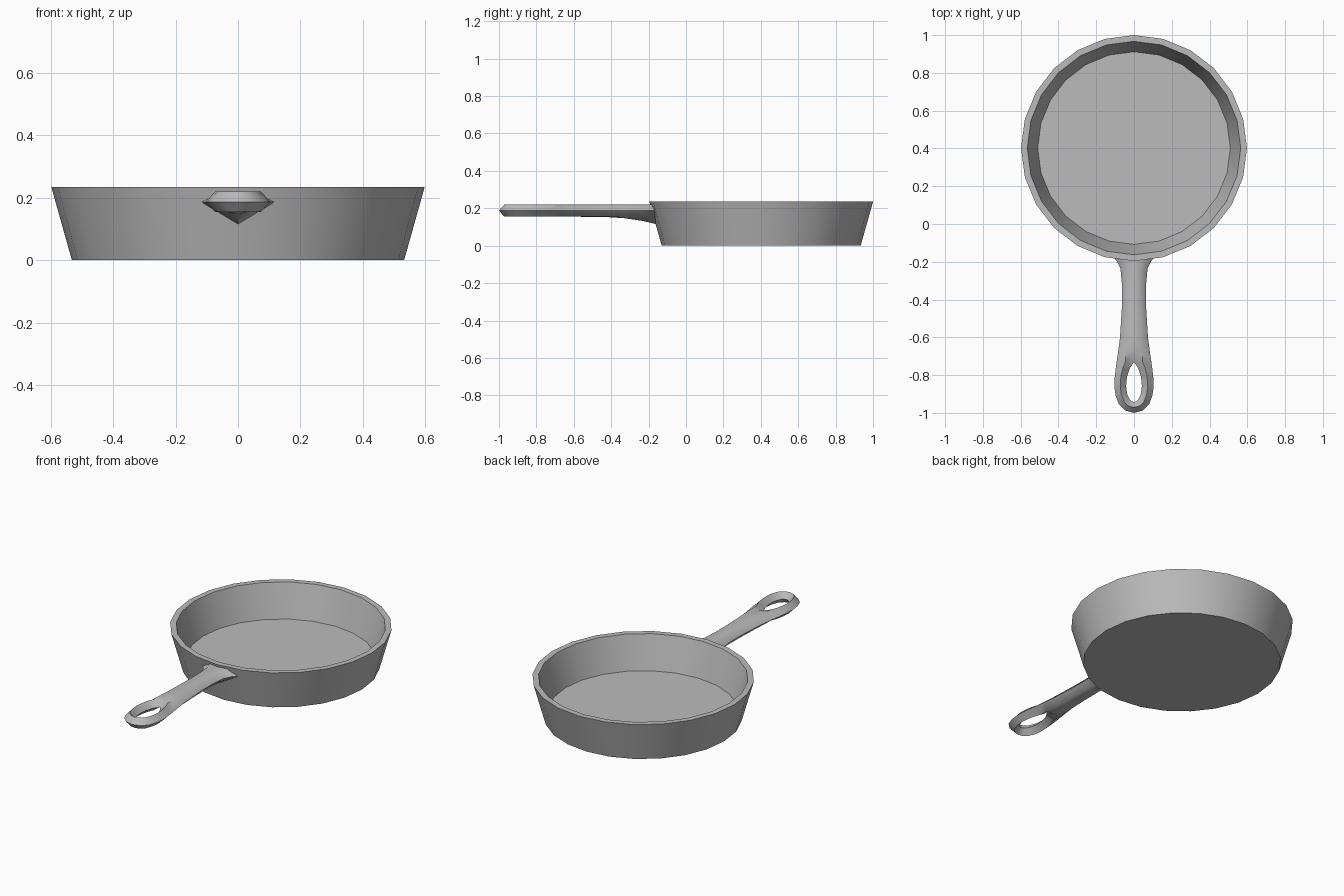
import bpy, bmesh, math

cube = bpy.data.objects.get("Cube")
if cube:
    bpy.data.objects.remove(cube)

# Bare metal
metal = bpy.data.materials.new("grey_iron")
metal.use_nodes = True
colour = (0.5, 0.5, 0.5, 1)
metal.diffuse_color = colour
metal.node_tree.nodes["Principled BSDF"].inputs["Base Color"].default_value = colour


def finish(bm, name, angle):
    bmesh.ops.remove_doubles(bm, verts=bm.verts, dist=0.0005)
    bmesh.ops.recalc_face_normals(bm, faces=bm.faces)
    mesh = bpy.data.meshes.new(name)
    bm.to_mesh(mesh)
    bm.free()
    mesh.materials.append(metal)
    obj = bpy.data.objects.new(name, mesh)
    bpy.context.collection.objects.link(obj)
    bpy.ops.object.select_all(action="DESELECT")
    obj.select_set(True)
    bpy.context.view_layer.objects.active = obj
    bpy.ops.object.shade_smooth_by_angle(angle=math.radians(angle))
    return obj


# Pan: outer base, outer rim, inner rim, inner floor as (radius, z)
SIDES, CENTRE_Y = 24, 0.402
bm = bmesh.new()
rings = []
for r, z in [(0.532, 0), (0.598, 0.235), (0.565, 0.235), (0.51, 0.04)]:
    steps = [math.tau * i / SIDES for i in range(SIDES)]
    rings.append([bm.verts.new((r * math.cos(a), CENTRE_Y + r * math.sin(a), z))
                  for a in steps])
for low, high in zip(rings, rings[1:]):
    for i in range(SIDES):
        j = (i + 1) % SIDES
        bm.faces.new((low[i], low[j], high[j], high[i]))
bm.faces.new(rings[0])
bm.faces.new(rings[-1])
finish(bm, "pan_body", 30)

# Handle: half sections as (outer x, outer y, inner x, inner y, underside z)
MID, TOP, BOTTOM = 0.187, 0.22, 0.155
shaft = [
    (0.122, -0.16, 0, -0.16, 0.115),
    (0.092, -0.195, 0, -0.195, 0.124),
    (0.072, -0.235, 0, -0.235, 0.133),
    (0.063, -0.33, 0, -0.33, 0.147),
    (0.064, -0.44, 0, -0.44, 0.154),
    (0.074, -0.60, 0, -0.60, BOTTOM),
    (0.083, -0.67, 0, -0.68, BOTTOM),
]
# The hanging hole closes each section at mid height
eye = [
    (0.092, -0.73, 0, -0.73, MID),
    (0.097, -0.765, 0.023, -0.765, MID),
    (0.102, -0.81, 0.037, -0.81, MID),
    (0.104, -0.86, 0.042, -0.86, MID),
    (0.097, -0.91, 0.036, -0.90, MID),
    (0.080, -0.955, 0.023, -0.93, MID),
    (0.045, -0.988, 0.011, -0.94, MID),
    (0, -1.0, 0, -0.942, MID),
]


def section(bm, station, side, hollow):
    xo, yo, xi, yi, under = station
    xc, yc = (xo + xi) * 0.55, (yo + yi) / 2
    if hollow:
        xc = xi + (xo - xi) * 0.5
    points = [(xi, yi, MID if hollow else TOP), (xc, yc, TOP), (xo, yo, MID),
              (xc, yc, BOTTOM), (xi, yi, under)]
    return [bm.verts.new((side * x, y, z)) for x, y, z in points]


bm = bmesh.new()
for side in (1, -1):
    strips = [section(bm, s, side, False) for s in shaft]
    strips += [section(bm, s, side, True) for s in eye]
    for a, b in zip(strips, strips[1:]):
        for k in range(4):
            bm.faces.new((a[k], a[k + 1], b[k + 1], b[k]))
    bm.faces.new(strips[0])
finish(bm, "handle", 50)
